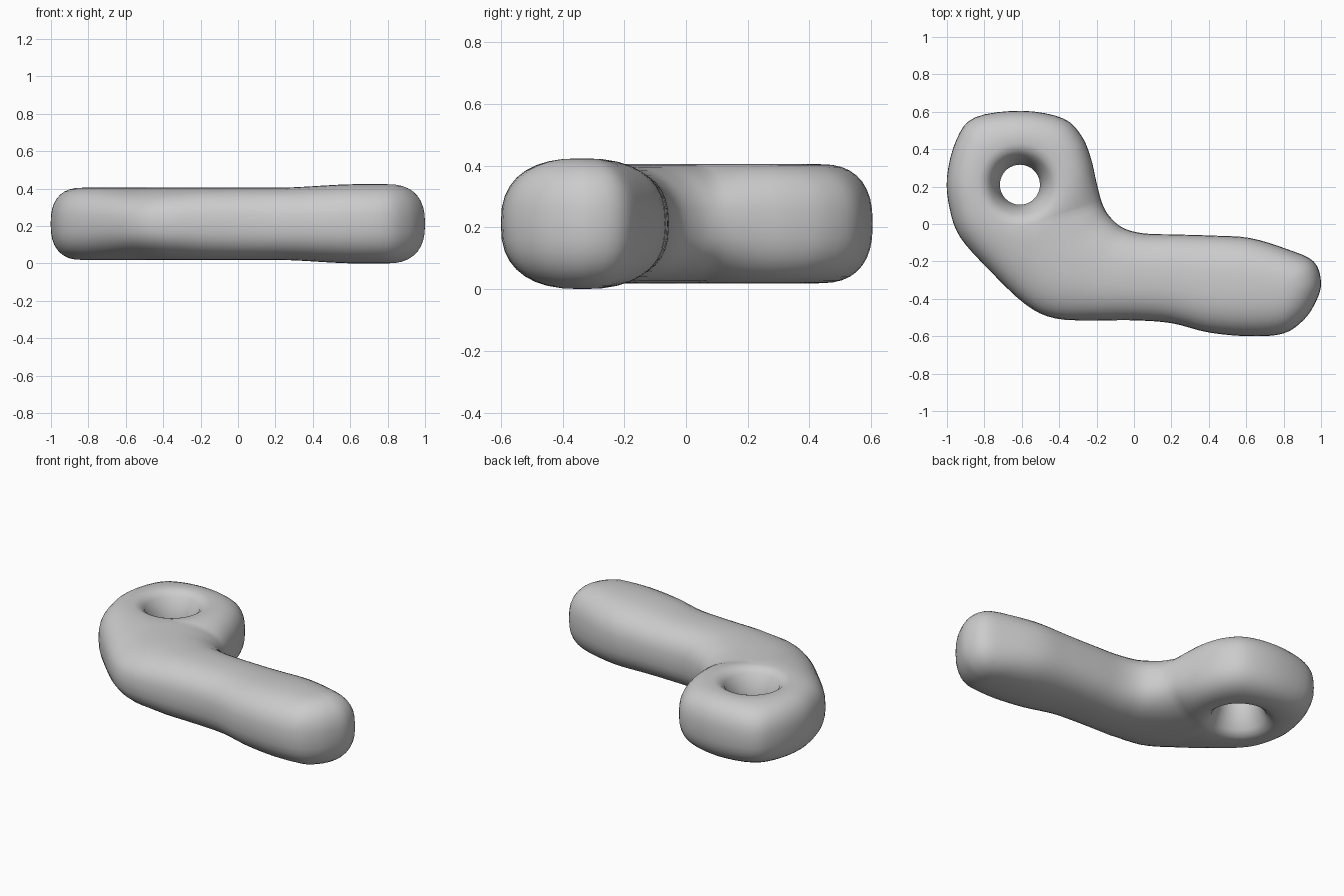
import bpy, bmesh, math
from mathutils import Vector

if "Cube" in bpy.data.objects:
    bpy.data.objects.remove(bpy.data.objects["Cube"], do_unlink=True)

MID = 0.212                      # height of the horizontal centre plane
HOLE = Vector((-0.61, 0.21))     # centre of the eye hole
CREST = 0.22                     # radius of the crest around the hole
START, END, STEP = -65, 295, 40  # crest angles; beyond them, stations along the arm
SUB, ROWS = 4, 9                 # samples per outline span, rows per half section

# Arm midline, leaving the crest ring and ending inside the tip
midline = [HOLE + CREST * Vector((math.cos(math.radians(START)), math.sin(math.radians(START))))]
midline += [Vector(p) for p in ((-.38, -.16), (-.18, -.26), (.02, -.28),
                                (.22, -.29), (.42, -.32), (.62, -.335), (.79, -.335))]
TIP = len(midline) - 1


def back(k):
    return START - STEP * k


def front(k):
    return END + STEP * k


# Outline in plan: x, y and the crest parameter each point leans towards
outline = [
    (1, -.31, back(TIP)), (.96, -.2, back(TIP)), (.82, -.135, back(TIP)),
    (.62, -.075, back(6)), (.42, -.062, back(5)), (.22, -.056, back(4)),
    (.05, -.05, back(3)), (-.06, -.02, back(2)), (-.13, .04, back(1)),
    (-.17, .11, START), (-.2, .22, -25), (-.23, .35, 10), (-.28, .47, 35),
    (-.38, .565, 55), (-.6, .605, 90), (-.85, .57, 130), (-.95, .45, 150),
    (-1, .25, 175), (-.985, .08, 200), (-.93, -.07, 225), (-.78, -.24, 260),
    (-.58, -.43, END), (-.42, -.505, front(1)), (-.2, -.515, front(2)),
    (0, -.515, front(3)), (.2, -.53, front(4)), (.4, -.58, front(5)),
    (.62, -.6, front(6)), (.8, -.585, front(TIP)), (.91, -.51, front(TIP)),
    (.975, -.41, front(TIP)),
]


def ring(angle, radius):
    a = math.radians(angle)
    return HOLE + radius * Vector((math.cos(a), math.sin(a)))


def crest_point(s):
    """Crest ring around the hole, or a point on the arm midline."""
    if START <= s <= END:
        return ring(s, CREST)
    k = (START - s if s < START else s - END) / STEP
    i = min(int(k), TIP - 1)
    return midline[i].lerp(midline[i + 1], k - i)


def half_height(x):
    """The arm swells slightly towards its tip."""
    u = min(max((x - 0.2) / 0.45, 0), 1)
    return 0.193 + 0.019 * u * u * (3 - 2 * u)


def spline(a, b, c, d, t):
    return 0.5 * (2 * b + (c - a) * t + (2 * a - 5 * b + 4 * c - d) * t * t
                  + (3 * b - a - 3 * c + d) * t ** 3)


def outer_section(o, s):
    """Rounded section from the lower crest, out to the outline, to the upper crest."""
    c, pts = crest_point(s), []
    h = half_height(c.x)
    for j in range(-ROWS, ROWS + 1):
        t = abs(j) / ROWS * math.pi / 2
        p = c.lerp(o, max(math.cos(t), 0) ** 0.8 if abs(j) < ROWS else 0)
        z = math.copysign(math.sin(t) ** 0.8, j) * h if j else 0
        pts.append((p.x, p.y, MID + z))
    return pts


def hole_section(s):
    """Flared hole wall from the upper crest to the lower crest."""
    h = half_height(HOLE.x)
    wall = [(CREST, 1), (.19, .96), (.16, .83), (.128, .42), (.107, 0)]
    wall += [(r, -z) for r, z in reversed(wall[:-1])]
    return [(*ring(s, r), MID + z * h) for r, z in wall]


# Sample the outline smoothly
samples = []
n = len(outline)
for i in range(n):
    a, b, c, d = (Vector(outline[(i + k) % n][:2]) for k in (-1, 0, 1, 2))
    s0 = outline[i][2]
    s1 = outline[i + 1][2] if i + 1 < n else s0
    for k in range(SUB):
        t = k / SUB
        samples.append((spline(a, b, c, d, t), s0 + (s1 - s0) * t))

# Skin the sections
bm = bmesh.new()


def skin(p, q):
    p, q = [bm.verts.new(v) for v in p], [bm.verts.new(v) for v in q]
    for j in range(len(p) - 1):
        bm.faces.new((p[j], q[j], q[j + 1], p[j + 1]))


for i, (o, s) in enumerate(samples):
    o2, s2 = samples[(i + 1) % len(samples)]
    skin(outer_section(o, s), outer_section(o2, s2))
    if START <= s < s2 <= END:
        skin(hole_section(s), hole_section(s2))

bmesh.ops.remove_doubles(bm, verts=bm.verts, dist=0.0005)
bmesh.ops.recalc_face_normals(bm, faces=bm.faces)
mesh = bpy.data.meshes.new("bent_arm_with_eye")
bm.to_mesh(mesh)
bm.free()

body = bpy.data.objects.new("bent_arm_with_eye", mesh)
bpy.context.collection.objects.link(body)

# Plain grey material
grey = bpy.data.materials.new("light_grey")
grey.use_nodes = True
colour = (0.6, 0.6, 0.6, 1)
grey.diffuse_color = colour
grey.node_tree.nodes["Principled BSDF"].inputs["Base Color"].default_value = colour
mesh.materials.append(grey)

bpy.context.view_layer.objects.active = body
body.select_set(True)
bpy.ops.object.shade_smooth_by_angle(angle=math.radians(40))
